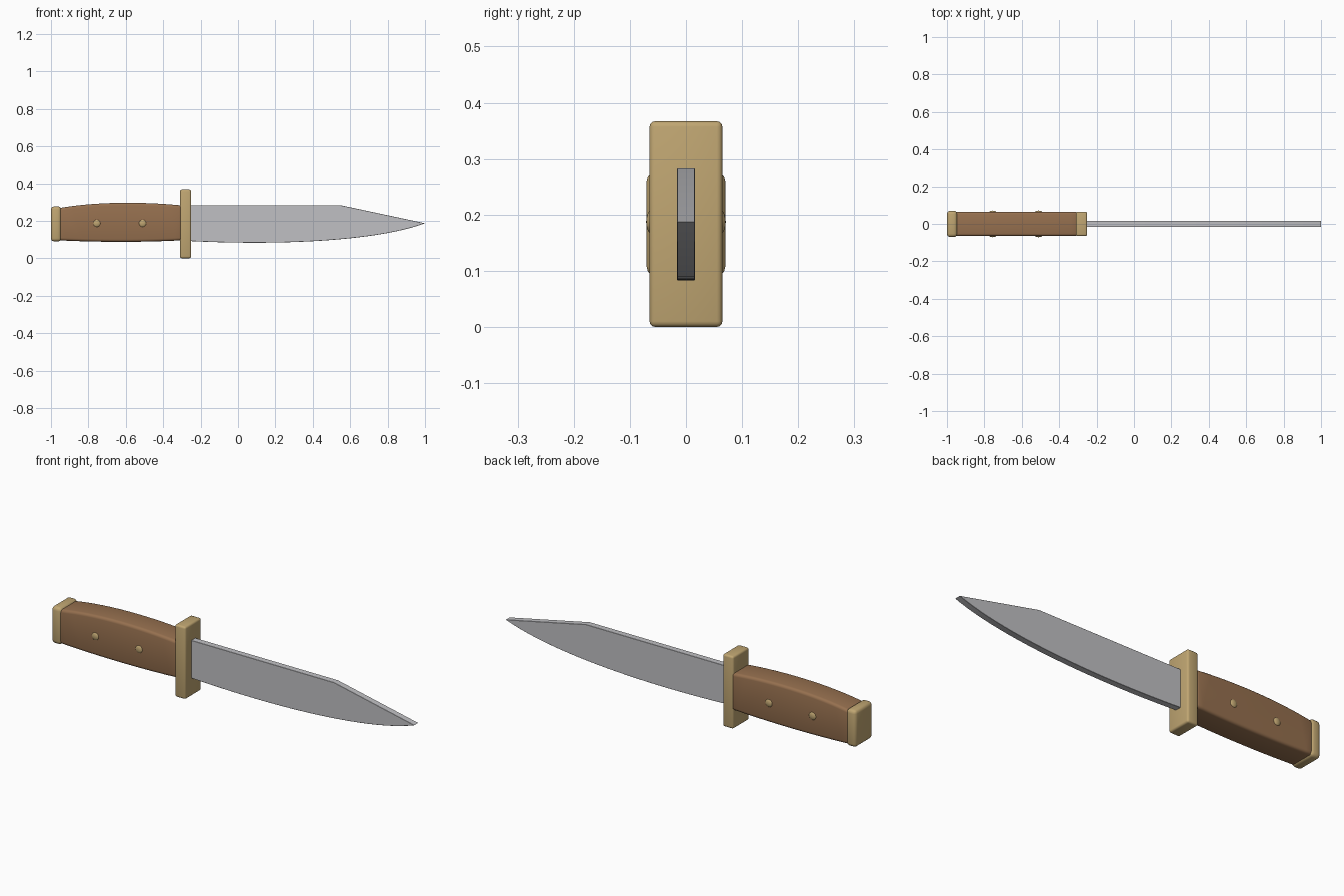
import bpy, bmesh, math
from mathutils import Matrix

if "Cube" in bpy.data.objects:
    bpy.data.objects.remove(bpy.data.objects["Cube"])


def material(name, rgb):
    m = bpy.data.materials.new(name)
    m.diffuse_color = (*rgb, 1)
    m.use_nodes = True
    m.node_tree.nodes["Principled BSDF"].inputs["Base Color"].default_value = m.diffuse_color
    return m


STEEL = material("steel", (0.53, 0.53, 0.55))
WOOD = material("wood", (0.305, 0.162, 0.078))
BRASS = material("brass", (0.527, 0.381, 0.168))


def finish(bm, name, mat, bevel=0, segments=3):
    bmesh.ops.recalc_face_normals(bm, faces=bm.faces)
    me = bpy.data.meshes.new(name)
    bm.to_mesh(me)
    bm.free()
    me.materials.append(mat)
    ob = bpy.data.objects.new(name, me)
    bpy.context.collection.objects.link(ob)
    bpy.ops.object.select_all(action='DESELECT')
    ob.select_set(True)
    bpy.context.view_layer.objects.active = ob
    if bevel:
        mod = ob.modifiers.new("rounded_edges", 'BEVEL')
        mod.width = bevel
        mod.segments = segments
        mod.limit_method = 'ANGLE'
        mod.angle_limit = math.radians(40)
        bpy.ops.object.modifier_apply(modifier=mod.name)
    bpy.ops.object.shade_smooth_by_angle(angle=math.radians(35))
    return ob


def slab(name, outline, half, mat, bevel, segments=3):
    """Extrude an x-z outline to y = -half..half."""
    bm = bmesh.new()
    face = bm.faces.new([bm.verts.new((x, -half, z)) for x, z in outline])
    ext = bmesh.ops.extrude_face_region(bm, geom=[face])
    bmesh.ops.translate(bm, vec=(0, 2 * half, 0),
                        verts=[v for v in ext["geom"] if isinstance(v, bmesh.types.BMVert)])
    return finish(bm, name, mat, bevel, segments)


def box(name, x0, x1, z0, z1, half, mat, bevel):
    return slab(name, [(x0, z0), (x1, z0), (x1, z1), (x0, z1)], half, mat, bevel)


def bezier(p, n):
    out = []
    for i in range(n + 1):
        t = i / n
        w = ((1 - t) ** 3, 3 * t * (1 - t) ** 2, 3 * t * t * (1 - t), t ** 3)
        out.append(tuple(sum(a * q[k] for a, q in zip(w, p)) for k in (0, 1)))
    return out


# blade: straight spine, clipped point, curved cutting edge
edge = bezier([(-0.26, 0.092), (0.16, 0.070), (0.72, 0.083), (1.0, 0.187)], 24)
slab("blade", edge + [(0.55, 0.283), (-0.26, 0.283)], 0.016, STEEL, 0.001, 1)

# handle with bulging back and belly
belly = bezier([(-0.96, 0.096), (-0.75, 0.085), (-0.5, 0.085), (-0.30, 0.096)], 16)
back = bezier([(-0.30, 0.282), (-0.50, 0.302), (-0.76, 0.304), (-0.96, 0.267)], 16)
slab("handle", belly + back, 0.065, WOOD, 0.014)

# guard and pommel
box("guard", -0.31, -0.25, 0.0, 0.367, 0.065, BRASS, 0.01)
box("pommel", -1.0, -0.945, 0.09, 0.277, 0.07, BRASS, 0.017)

# domed rivets on both sides
for i, x in enumerate((-0.755, -0.51), 1):
    for side, s in (("front", -1), ("back", 1)):
        bm = bmesh.new()
        bmesh.ops.create_uvsphere(bm, u_segments=20, v_segments=10, radius=1)
        bmesh.ops.transform(bm, verts=bm.verts, matrix=Matrix.Translation((x, s * 0.061, 0.187))
                            @ Matrix.Diagonal((0.021, 0.01, 0.021, 1)))
        finish(bm, f"{side}_rivet_{i}", BRASS)
